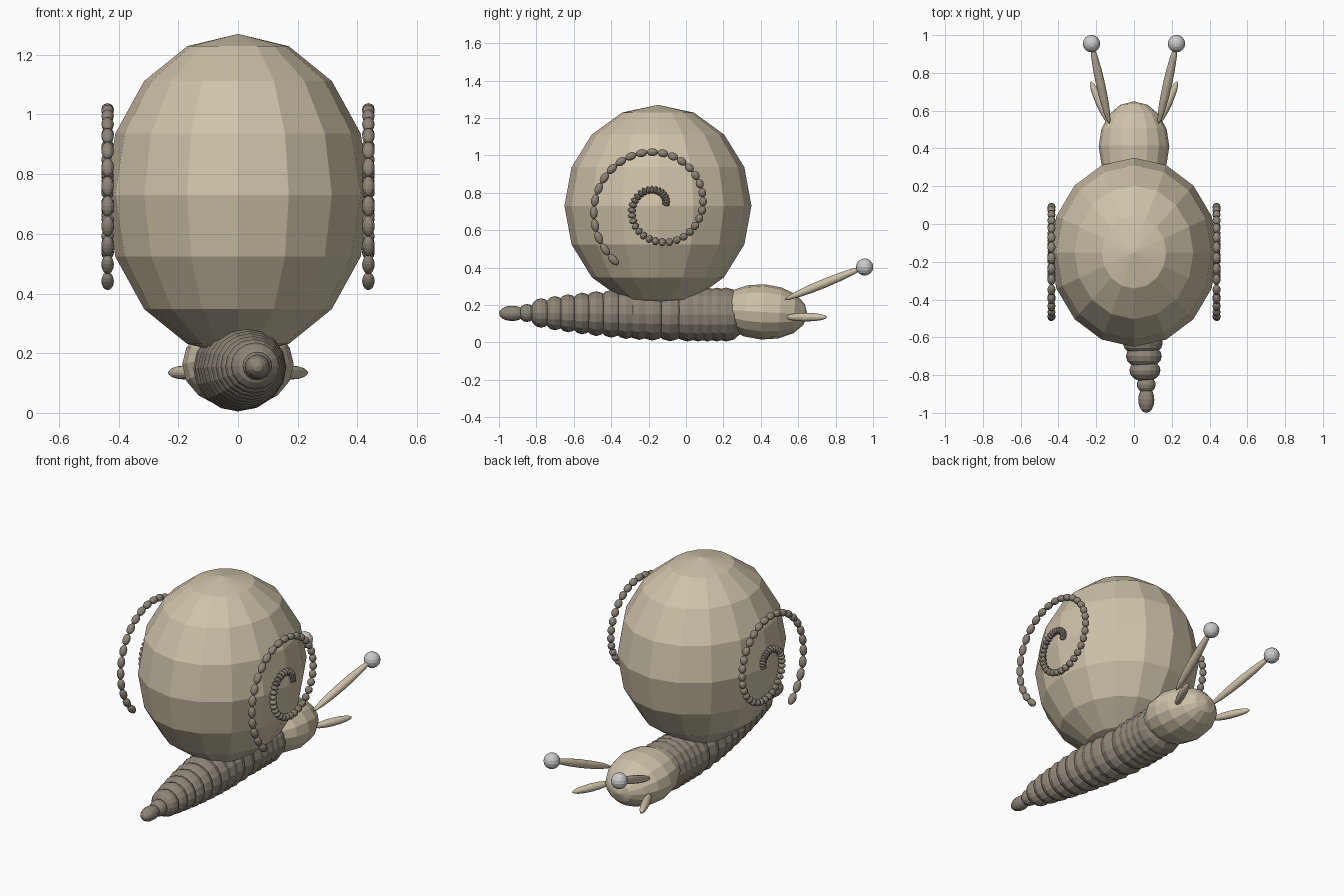
import bpy, math
from mathutils import Vector, Matrix

if "Cube" in bpy.data.objects:
    bpy.data.objects.remove(bpy.data.objects["Cube"])


def material(name, rgb):
    m = bpy.data.materials.new(name)
    m.diffuse_color = (*rgb, 1)
    m.use_nodes = True
    m.node_tree.nodes["Principled BSDF"].inputs["Base Color"].default_value = m.diffuse_color
    return m


CREAM = material("shell_cream", (0.62, 0.54, 0.395))
TAUPE = material("body_taupe", (0.27, 0.235, 0.185))
GREY = material("eye_grey", (0.60, 0.60, 0.60))


def ellipsoid(name, loc, radii, mat, axis=(0, 0, 1), segs=16, rings=8):
    """Faceted ellipsoid whose local z points along axis."""
    bpy.ops.mesh.primitive_uv_sphere_add(segments=segs, ring_count=rings, radius=1)
    ob = bpy.context.object
    ob.name = name
    turn = Vector(axis).to_track_quat('Z', 'Y').to_matrix().to_4x4()
    ob.data.transform(Matrix.Translation(loc) @ turn @ Matrix.Diagonal((*radii, 1)))
    ob.data.materials.append(mat)
    return ob


def spindle(name, a, b, r, mat):
    """Long ellipsoid reaching from a to b."""
    a, b = Vector(a), Vector(b)
    return ellipsoid(name, (a + b) / 2, (r, r, (b - a).length / 2), mat, b - a)


def join(name, parts):
    bpy.ops.object.select_all(action='DESELECT')
    for p in parts:
        p.select_set(True)
    bpy.context.view_layer.objects.active = parts[0]
    bpy.ops.object.join()
    parts[0].name = name


# shell
ellipsoid("shell", (0, -0.15, 0.73), (0.445, 0.5, 0.54), CREAM)

# head, nose tipped slightly down
ellipsoid("head", (0, 0.41, 0.163), (0.187, 0.148, 0.24), CREAM, (0, 1, -0.06))

# body rings: y, x, z, radius, half length
rings = [(-0.93, 0.065, 0.155, 0.041, 0.07), (-0.85, 0.065, 0.157, 0.048, 0.045)]
ys = [-0.775, -0.70, -0.63, -0.555, -0.48, -0.40, -0.32, -0.25, -0.18,
      -0.085, 0.01, 0.065, 0.115, 0.165, 0.215]
for y in ys:
    t = min(1, (y + 0.775) / 0.75)
    ease = 1 - (1 - t) ** 2
    rings.append((y, 0.058 * (1 - t), 0.157 - 0.008 * t, 0.079 + 0.065 * ease,
                  0.06 + 0.05 * t))
join("body", [ellipsoid("body_ring", (x, y, z), (r * 1.04, r, h), TAUPE, (0, 1, 0))
              for y, x, z, r, h in rings])


# spiral of beads on each flank of the shell
def spiral_point(side, deg):
    r = 0.045 + 0.00057 * (deg - 20)
    a = math.radians(deg)
    return Vector((side * 0.437, -0.15 + r * math.cos(a), 0.725 + r * math.sin(a)))


COUNT = 52
STEP = 570 / (COUNT - 1)
for side, label in ((1, "right"), (-1, "left")):
    beads = []
    for i in range(COUNT):
        deg = 20 + i * STEP
        ahead = spiral_point(side, deg + STEP / 2)
        behind = spiral_point(side, deg - STEP / 2)
        along = ahead - behind
        half = max(0.011, along.length * 0.51)
        beads.append(ellipsoid("bead", spiral_point(side, deg), (0.021, 0.021, half),
                               TAUPE, along, 12, 8))
    join(label + "_spiral", beads)

    # eye stalk, eye and lower feeler
    spindle(label + "_eye_stalk", (side * 0.13, 0.53, 0.23),
            (side * 0.224, 0.95, 0.402), 0.024, CREAM)
    ellipsoid(label + "_eye", (side * 0.225, 0.955, 0.403), (0.046,) * 3, GREY)
    spindle(label + "_feeler", (side * 0.13, 0.53, 0.135),
            (side * 0.23, 0.755, 0.135), 0.023, CREAM)
